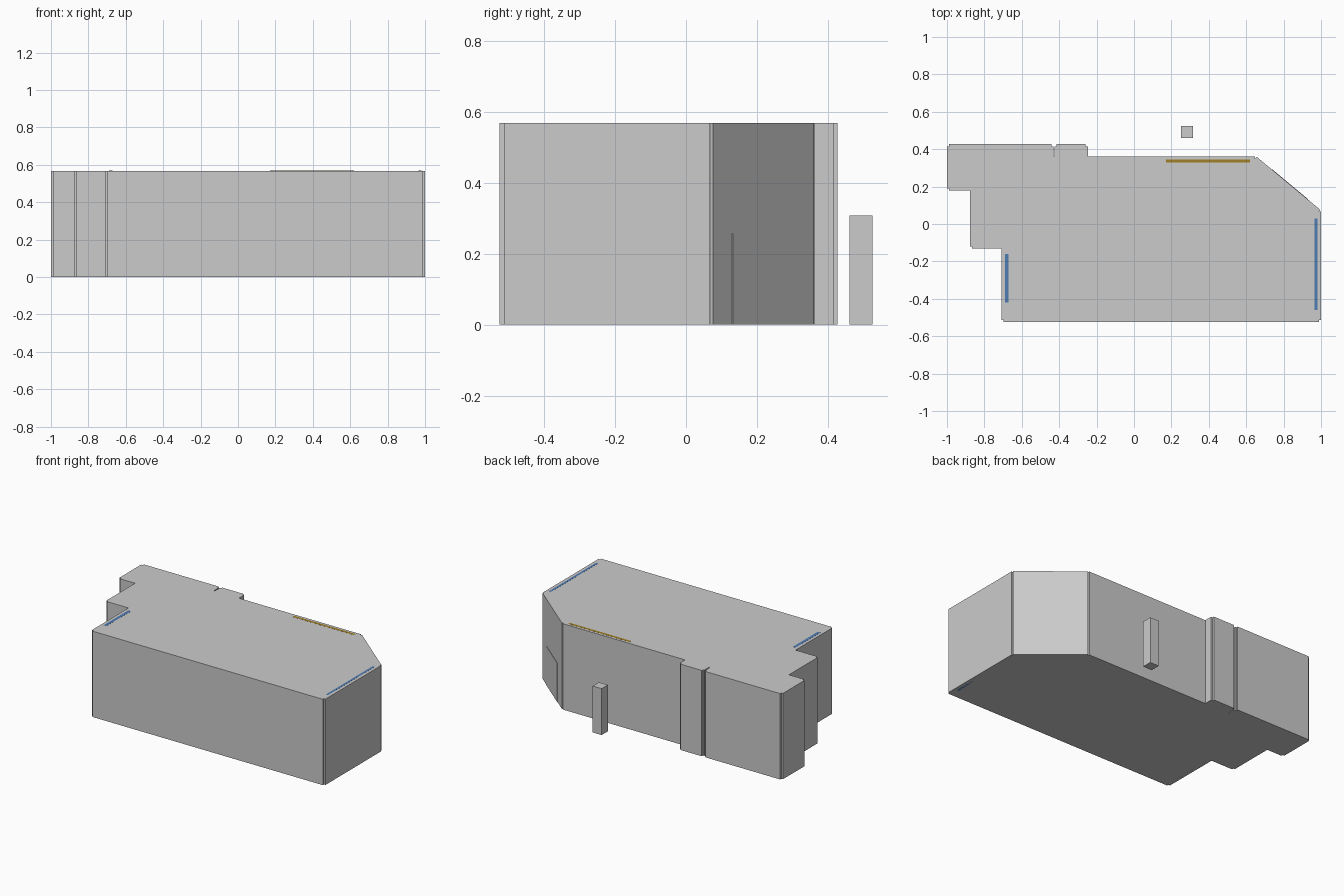
import bpy
from mathutils import Vector

if "Cube" in bpy.data.objects:
    bpy.data.objects.remove(bpy.data.objects["Cube"])

H = 0.568   # room height
T = 0.012   # wall panel thickness


def prism(name, pts, z0, z1, color=None):
    """Extrude a counter-clockwise plan outline between two heights."""
    n = len(pts)
    verts = [(x, y, z) for z in (z0, z1) for x, y in pts]
    faces = [tuple(reversed(range(n))), tuple(range(n, 2 * n))]
    faces += [(i, (i + 1) % n, n + (i + 1) % n, n + i) for i in range(n)]
    me = bpy.data.meshes.new(name)
    me.from_pydata(verts, [], faces)
    ob = bpy.data.objects.new(name, me)
    bpy.context.collection.objects.link(ob)
    if color:
        mat = bpy.data.materials.get(color[0]) or bpy.data.materials.new(color[0])
        mat.diffuse_color = color[1]
        mat.use_nodes = True
        mat.node_tree.nodes["Principled BSDF"].inputs["Base Color"].default_value = mat.diffuse_color
        me.materials.append(mat)
    return ob


def rect(x0, x1, y0, y1):
    return [(x0, y0), (x1, y0), (x1, y1), (x0, y1)]


def panel(name, a, b, thick, z0, z1, color=None):
    """Upright panel standing on the outer side of edge a-b."""
    a, b = Vector(a), Vector(b)
    d = (b - a).normalized()
    out = Vector((d.y, -d.x)) * thick
    return prism(name, [a, a + out, b + out, b], z0, z1, color)


# Room plan (inner face of the walls), counter-clockwise
plan = [(0.988, -0.513), (0.988, 0.067), (0.648, 0.350), (-0.258, 0.350),
        (-0.258, 0.415), (-0.414, 0.415), (-0.414, 0.352), (-0.441, 0.352),
        (-0.441, 0.415), (-0.988, 0.415), (-0.988, 0.190), (-0.866, 0.190),
        (-0.866, -0.120), (-0.697, -0.120), (-0.697, -0.513)]

# Floor and ceiling
prism("floor", plan, 0, 0.006)
prism("ceiling", plan, H - 0.006, H)

# Walls; inside corners are extended so that neighbouring panels meet
narrow = {5: 0.010, 7: 0.010}
n = len(plan)
for i in range(n):
    panel(f"wall_{i + 1}", plan[i], plan[(i + 1) % n], narrow.get(i, T), 0, H)

# Door on the angled wall
a, b = Vector(plan[1]), Vector(plan[2])
at_y = lambda y: a.lerp(b, (y - 0.009 - a.y) / (b.y - a.y))
panel("door", at_y(0.13), at_y(0.29), T + 0.002, 0, 0.257)

# Free-standing post behind the room
prism("post", rect(0.25, 0.315, 0.46, 0.525), 0, 0.307)

# Painted inner wall linings, just showing at ceiling and floor
blue = ("blue_paint", (0.08, 0.20, 0.45, 1))
gold = ("gold_paint", (0.35, 0.22, 0.02, 1))
prism("right_lining", rect(0.965, 0.980, -0.46, 0.03), 0, H + 0.0005, blue)
prism("left_lining", rect(-0.690, -0.670, -0.42, -0.16), 0, H + 0.0005, blue)
prism("back_lining", rect(0.17, 0.62, 0.328, 0.346), 0.007, H + 0.0005, gold)
